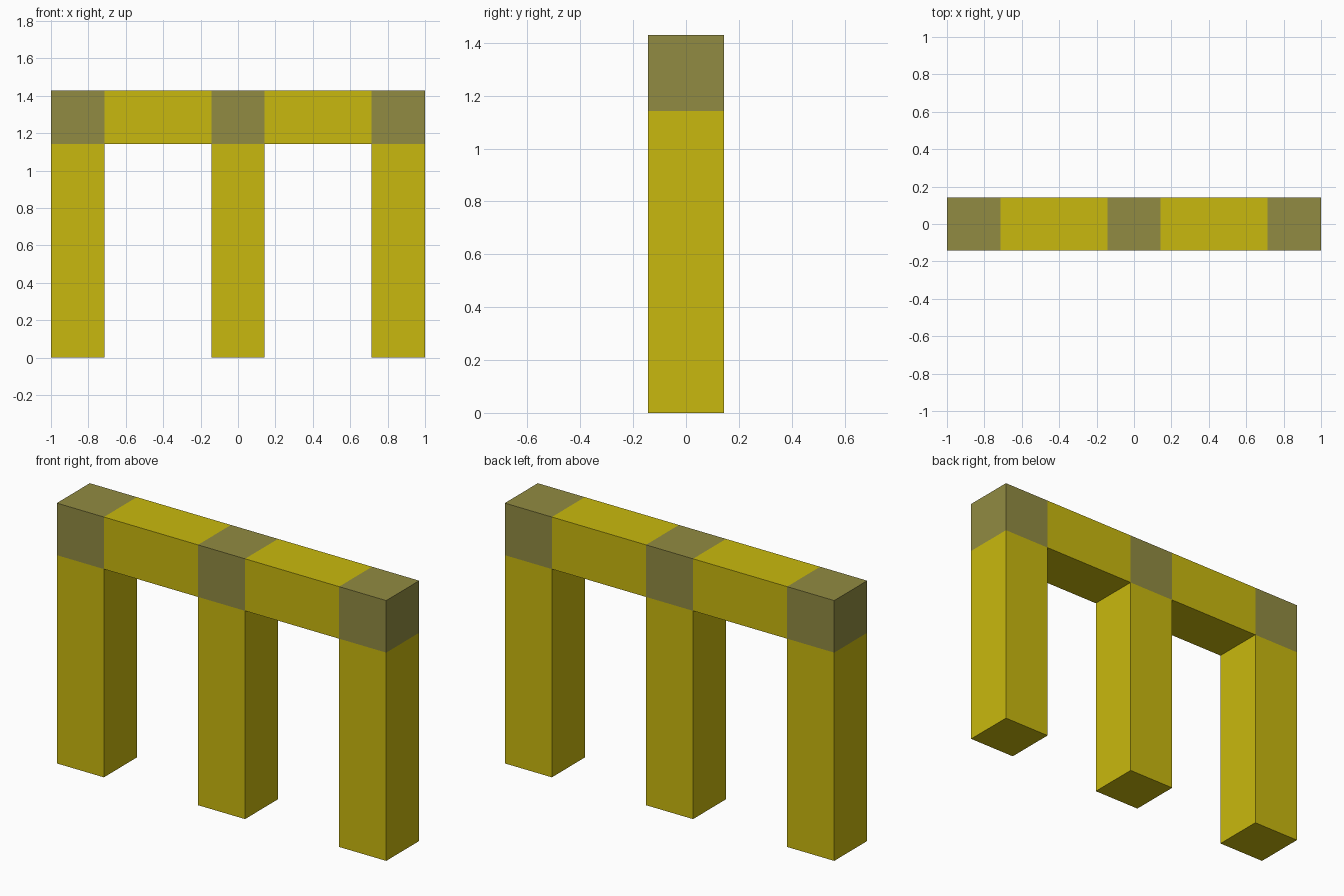
import bpy

cube = bpy.data.objects.get("Cube")
if cube:
    bpy.data.objects.remove(cube, do_unlink=True)

UNIT = 2 / 7            # block width: the frame is seven blocks long
POST_HEIGHT = 4 * UNIT


def make_material(name, colour):
    mat = bpy.data.materials.new(name)
    mat.use_nodes = True
    mat.diffuse_color = colour
    for node in mat.node_tree.nodes:
        if node.type == 'BSDF_PRINCIPLED':
            node.inputs["Base Color"].default_value = colour
    return mat


def box(name, size, x, bottom, mat):
    """Flat-sided box standing at height 'bottom', centred on y = 0."""
    bpy.ops.mesh.primitive_cube_add(size=1, location=(x, 0, bottom + size[2] / 2))
    obj = bpy.context.object
    obj.name = name
    obj.scale = size
    bpy.ops.object.transform_apply(location=False, rotation=False, scale=True)
    obj.data.materials.append(mat)
    return obj


yellow = make_material("mustard_yellow", (0.584, 0.485, 0.0044, 1))
olive = make_material("olive_grey", (0.283, 0.258, 0.054, 1))

# Three posts, each topped by a corner block
for side, step in (("right", -1), ("middle", 0), ("left", 1)):
    x = step * 3 * UNIT
    box(side + "_post", (UNIT, UNIT, POST_HEIGHT), x, 0, yellow)
    box(side + "_joint_block", (UNIT, UNIT, UNIT), x, POST_HEIGHT, olive)

# Two beams spanning between the joint blocks
for side, sign in (("right", -1), ("left", 1)):
    box(side + "_beam", (2 * UNIT, UNIT, UNIT), sign * 1.5 * UNIT, POST_HEIGHT, yellow)
